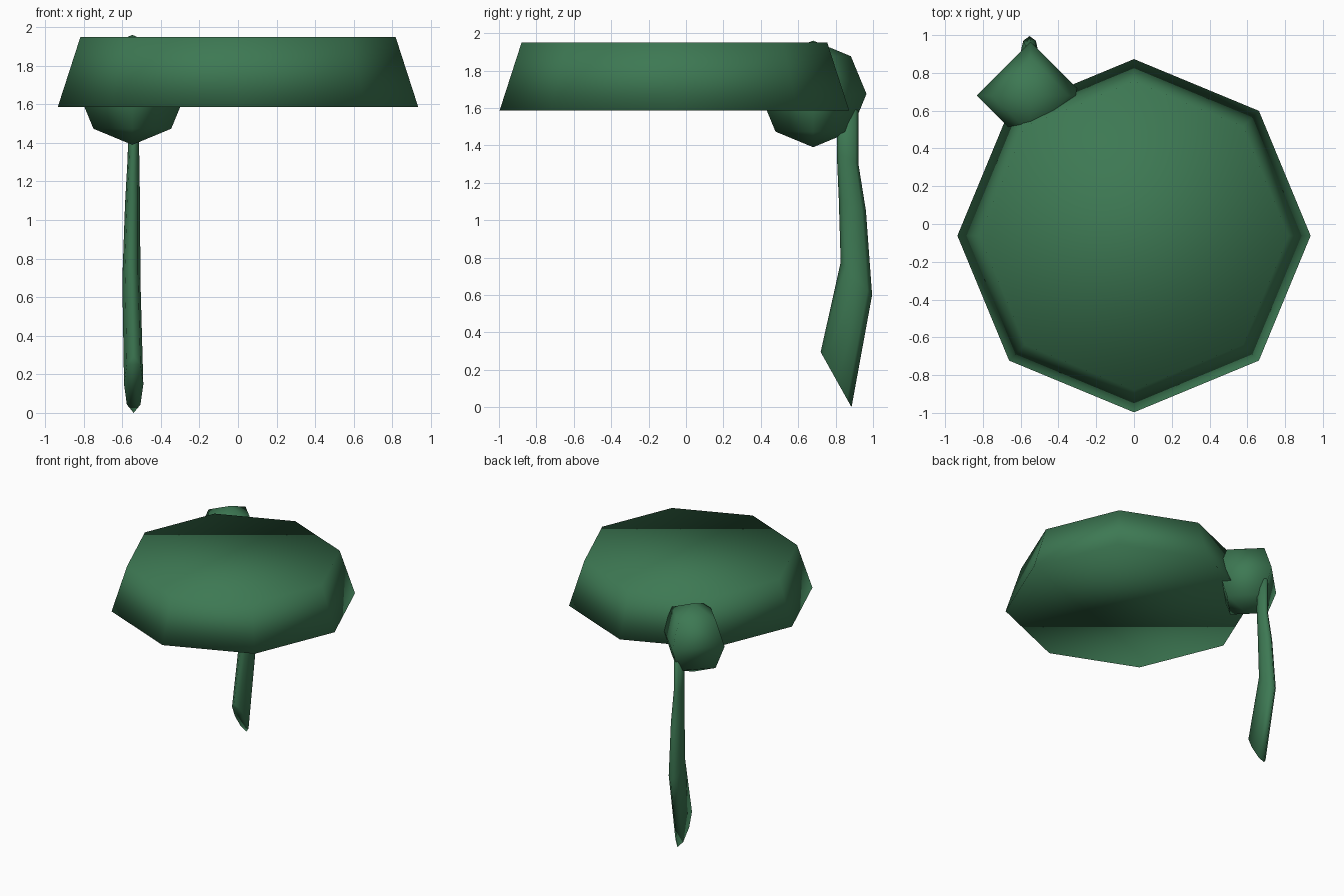
import bpy, bmesh, math

if "Cube" in bpy.data.objects:
    bpy.data.objects.remove(bpy.data.objects["Cube"])

green = bpy.data.materials.new("green")
green.diffuse_color = (0.047, 0.19, 0.087, 1)
green.use_nodes = True
green.node_tree.nodes["Principled BSDF"].inputs["Base Color"].default_value = green.diffuse_color


def add(name, bm):
    bmesh.ops.recalc_face_normals(bm, faces=bm.faces)
    for f in bm.faces:
        f.smooth = True
    me = bpy.data.meshes.new(name)
    bm.to_mesh(me)
    bm.free()
    me.materials.append(green)
    ob = bpy.data.objects.new(name, me)
    bpy.context.collection.objects.link(ob)
    return ob


def loft(name, rings, sides=8):
    """Each ring: centre, first half-axis, second half-axis."""
    bm = bmesh.new()
    loops = []
    for c, u, v in rings:
        loop = []
        for i in range(sides):
            a = 2 * math.pi * i / sides
            loop.append(bm.verts.new([c[k] + u[k] * math.cos(a) + v[k] * math.sin(a) for k in range(3)]))
        loops.append(loop)
    for p, q in zip(loops, loops[1:]):
        for i in range(sides):
            j = (i + 1) % sides
            bm.faces.new((p[i], p[j], q[j], q[i]))
    bm.faces.new(loops[0])
    bm.faces.new(loops[-1])
    return add(name, bm)


# Wide tapered eight-sided disc
loft("disc", [((0, -0.062, z), (r, 0, 0), (0, r, 0)) for z, r in ((1.585, 0.935), (1.95, 0.817))])

# Four-sided knob at the rim
bm = bmesh.new()
bmesh.ops.create_uvsphere(bm, u_segments=4, v_segments=4, radius=0.285)
knob = add("knob", bm)
knob.location = (-0.548, 0.68, 1.675)

# Bent hanging handle: x centre, x half width, front (y, z), back (y, z)
sections = [
    (-0.541, 0.050, (0.72, 0.295), (0.885, 0.0)),
    (-0.553, 0.047, (0.827, 0.775), (0.995, 0.60)),
    (-0.547, 0.039, (0.817, 1.11), (0.962, 1.05)),
    (-0.542, 0.030, (0.806, 1.36), (0.922, 1.30)),
    (-0.542, 0.026, (0.812, 1.65), (0.922, 1.62)),
]
rings = []
for x, w, f, b in sections:
    rings.append(((x, (f[0] + b[0]) / 2, (f[1] + b[1]) / 2), (w, 0, 0),
                  (0, (b[0] - f[0]) / 2, (b[1] - f[1]) / 2)))
loft("handle", rings)
